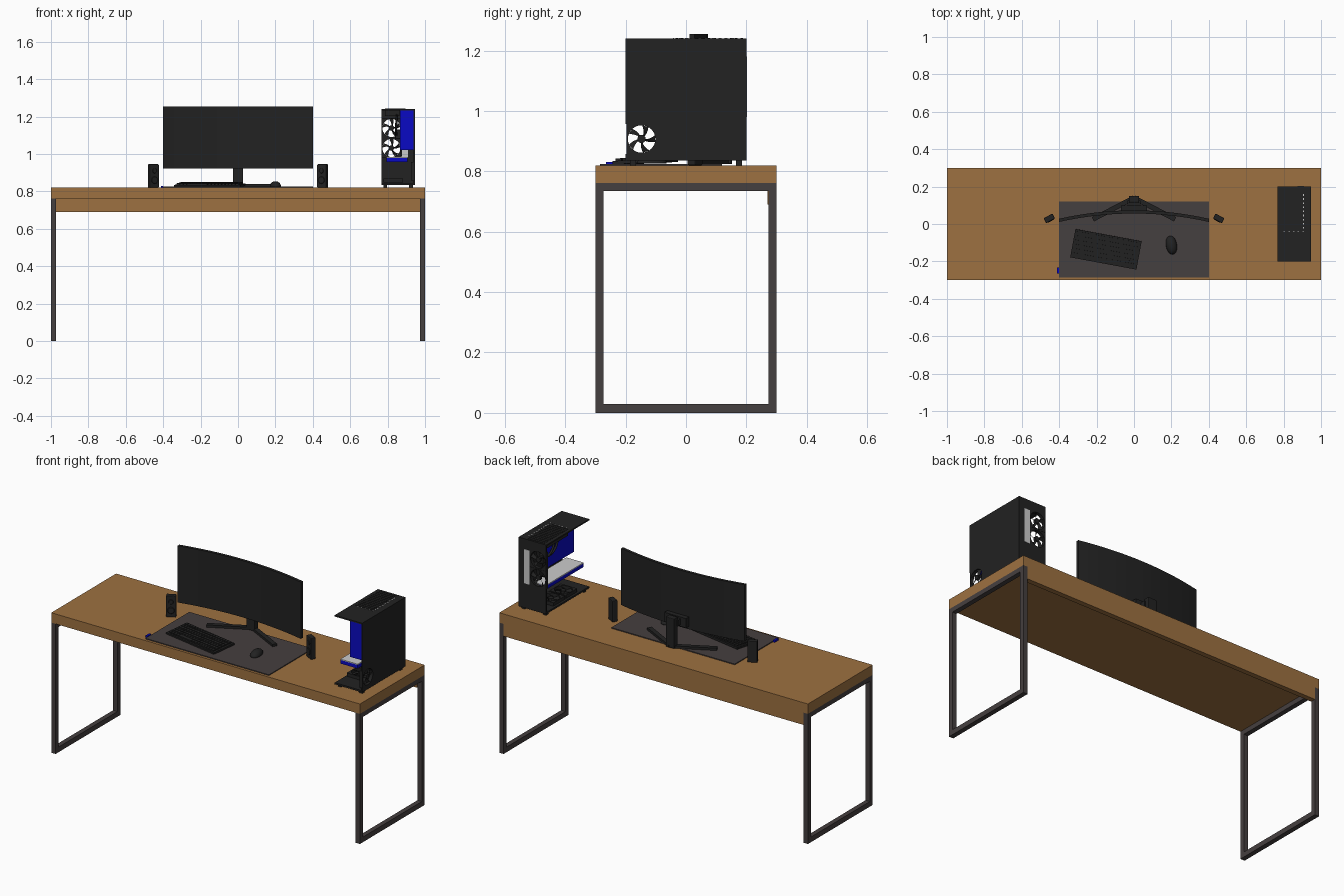
import bpy, bmesh, math
from mathutils import Matrix, Vector

if "Cube" in bpy.data.objects:
    bpy.data.objects.remove(bpy.data.objects["Cube"])


def material(name, r, g, b):
    m = bpy.data.materials.new(name)
    m.diffuse_color = (r, g, b, 1)
    m.use_nodes = True
    m.node_tree.nodes["Principled BSDF"].inputs["Base Color"].default_value = m.diffuse_color
    return m


WOOD = material("wood", 0.34, 0.165, 0.052)
STEEL = material("dark_grey", 0.06, 0.05, 0.05)
BLACK = material("black", 0.016, 0.016, 0.016)
BLUE = material("blue", 0.003, 0.003, 0.55)
PALE = material("light_grey", 0.6, 0.6, 0.6)


def finish(name, bm, mat):
    bmesh.ops.recalc_face_normals(bm, faces=bm.faces)
    me = bpy.data.meshes.new(name)
    bm.to_mesh(me)
    bm.free()
    me.materials.append(mat)
    ob = bpy.data.objects.new(name, me)
    bpy.context.collection.objects.link(ob)
    return ob


def add_box(bm, lo, hi, mtx=Matrix()):
    lo, hi = Vector(lo), Vector(hi)
    m = mtx @ Matrix.Translation((lo + hi) / 2) @ Matrix.Diagonal((*(hi - lo), 1))
    bmesh.ops.create_cube(bm, size=1, matrix=m)


def boxes(name, mat, pairs, mtx=Matrix(), bevel=0):
    bm = bmesh.new()
    for lo, hi in pairs:
        add_box(bm, lo, hi, mtx)
    if bevel:
        bmesh.ops.bevel(bm, geom=bm.edges[:], offset=bevel, segments=2, affect='EDGES', profile=0.5)
    return finish(name, bm, mat)


def place(x, y, z, deg=0, tilt=0):
    return (Matrix.Translation((x, y, z)) @ Matrix.Rotation(math.radians(deg), 4, 'Z')
            @ Matrix.Rotation(math.radians(tilt), 4, 'X'))


def fan(name, mtx, half, depth=0.02, blades=5):
    """Square frame with a round opening, a hub and pitched blades (axis = local z)."""
    bm = bmesh.new()
    n, r = 32, half * 0.91
    rings = []
    for z in (-depth / 2, depth / 2):
        outer, inner = [], []
        for i in range(n):
            a = 2 * math.pi * i / n
            c, s = math.cos(a), math.sin(a)
            k = half / max(abs(c), abs(s))
            outer.append(bm.verts.new((c * k, s * k, z)))
            inner.append(bm.verts.new((c * r, s * r, z)))
        rings += [outer, inner]
    o0, i0, o1, i1 = rings
    for p, q in ((o0, i0), (i0, i1), (i1, o1), (o1, o0)):
        for i in range(n):
            j = (i + 1) % n
            bm.faces.new((p[i], p[j], q[j], q[i]))
    bmesh.ops.create_cone(bm, cap_ends=True, segments=20, radius1=r * 0.3, radius2=r * 0.3, depth=depth * 0.8)
    for b in range(blades):
        a = 2 * math.pi * b / blades
        pts = []
        for t in range(5):
            f = t / 4
            rad = r * (0.25 + 0.75 * f)
            for side in (-1, 1):
                ang = a + 0.35 * f + side * (0.22 + 0.02 * f)
                pts.append(bm.verts.new((rad * math.cos(ang), rad * math.sin(ang), side * depth * 0.3)))
        for t in range(4):
            bm.faces.new((pts[2 * t], pts[2 * t + 1], pts[2 * t + 3], pts[2 * t + 2]))
    bm.transform(mtx)
    return finish(name, bm, BLACK)


# --- desk ---
boxes("desk_top", WOOD, [((-1, -0.3, 0.762), (1, 0.3, 0.82))])
boxes("back_apron", WOOD, [((-0.972, 0.27, 0.69), (0.972, 0.3, 0.762))])
for side, x0 in (("left", -1), ("right", 0.972)):
    x1 = x0 + 0.028
    boxes(side + "_leg_frame", STEEL, [
        ((x0, -0.3, 0), (x1, 0.3, 0.03)), ((x0, -0.3, 0.734), (x1, 0.3, 0.762)),
        ((x0, -0.3, 0.03), (x1, -0.273, 0.734)), ((x0, 0.273, 0.03), (x1, 0.3, 0.734))])

# --- desk mat with plug ---
boxes("desk_mat", STEEL, [((-0.4, -0.285, 0.82), (0.4, 0.12, 0.825))])
boxes("mat_plug", BLUE, [((-0.413, -0.265, 0.82), (-0.4, -0.232, 0.83))])

# --- keyboard ---
kb = place(-0.15, -0.135, 0.829, -10.5, 3)
boxes("keyboard_base", BLACK, [((-0.18, -0.077, -0.002), (0.18, 0.077, 0.009))], kb)
keys, pitch = [], 0.34 / 18
for row in range(6):
    y = -0.068 + row * 0.0232
    for col in range(18):
        if row == 0 and 4 <= col <= 8:
            continue
        x = -0.17 + col * pitch
        keys.append(((x + 0.0015, y, 0.009), (x + pitch - 0.0015, y + 0.0195, 0.017)))
keys.append(((-0.17 + 4 * pitch, -0.068, 0.009), (-0.17 + 9 * pitch - 0.002, -0.0485, 0.017)))
boxes("keyboard_keys", BLACK, keys, kb)

# --- mouse: a squashed dome ---
bm = bmesh.new()
bmesh.ops.create_uvsphere(bm, u_segments=24, v_segments=14, radius=1)
for v in bm.verts:
    v.co.z = max(v.co.z, -0.05)
    v.co.x *= 1 - 0.12 * (1 - v.co.y ** 2)
bm.transform(place(0.2, -0.113, 0.827, 10) @ Matrix.Diagonal((0.033, 0.05, 0.027, 1)))
mouse = finish("mouse", bm, BLACK)
for p in mouse.data.polygons:
    p.use_smooth = True

# --- curved monitor ---
bm = bmesh.new()
prev, segs = None, 14
for i in range(segs + 1):
    x = -0.4 + 0.8 * i / segs
    y = 0.056 - 0.28 * x * x
    cur = [bm.verts.new((x, y + dy, z)) for dy, z in ((0, 0.922), (0.017, 0.922), (0.017, 1.254), (0, 1.254))]
    if prev:
        for k in range(4):
            bm.faces.new((prev[k], prev[(k + 1) % 4], cur[(k + 1) % 4], cur[k]))
    else:
        bm.faces.new(cur)
    prev = cur
bm.faces.new(prev)
finish("monitor_panel", bm, BLACK)
boxes("monitor_mount", BLACK, [((-0.07, 0.06, 0.94), (0.07, 0.1, 0.995)), ((-0.035, 0.1, 0.95), (0.035, 0.125, 0.985))])
boxes("stand_column", BLACK, [((-0.028, 0.115, 0.825), (0.028, 0.15, 1.0))], bevel=0.004)
for side, s in (("left", -1), ("right", 1)):
    a, b = Vector((0, 0.14)), Vector((s * 0.22, 0.025))
    d = b - a
    boxes(side + "_stand_foot", BLACK, [((0, -0.013, 0), (d.length, 0.013, 0.014))],
          place(a.x, a.y, 0.825, math.degrees(math.atan2(d.y, d.x))))

# --- speakers, turned inwards ---
for side, s in (("left", -1), ("right", 1)):
    m = place(s * 0.453, 0.03, 0.82, -s * 28)
    boxes(side + "_speaker", BLACK, [((-0.027, -0.015, 0), (0.027, 0.015, 0.125))], m, 0.004)
    bm = bmesh.new()
    for z, r in ((0.04, 0.02), (0.09, 0.014)):
        bmesh.ops.create_cone(bm, cap_ends=True, segments=24, radius1=r, radius2=r * 0.85, depth=0.003,
                              matrix=m @ Matrix.Translation((0, -0.016, z)) @ Matrix.Rotation(math.pi / 2, 4, 'X'))
    finish(side + "_speaker_cones", bm, BLACK)

# --- computer case: open at the front and left ---
X0, X1 = 0.767, 0.945
boxes("case_floor", BLACK, [((X0, -0.2, 0.835), (X1, 0.2, 0.845))])
boxes("case_feet", BLACK, [((x, y, 0.82), (x + 0.02, y + 0.02, 0.835))
                           for x in (X0 + 0.01, X1 - 0.03) for y in (-0.185, 0.165)])
boxes("case_top", BLACK, [((X0, -0.2, 1.232), (X1, 0.2, 1.24))])
boxes("case_right_panel", BLACK, [
    ((X1 - 0.006, -0.2, 0.957), (X1, 0.2, 1.232)), ((X1 - 0.006, -0.097, 0.845), (X1, 0.2, 0.957)),
    ((X1 - 0.006, -0.2, 0.845), (X1, -0.097, 0.857))])
boxes("case_rear_panel", BLACK, [
    ((X0, 0.192, 0.845), (X1, 0.2, 0.979)), ((X0, 0.192, 1.192), (X1, 0.2, 1.232)),
    ((0.872, 0.192, 0.979), (X1, 0.2, 1.192))])
boxes("rear_port_plate", PALE, [((0.874, 0.19, 0.98), (0.91, 0.202, 1.18))])

# vents on the case lid
boxes("top_vent", BLACK, [((0.785, -0.035 + 0.018 * i, 1.24), (0.895, -0.027 + 0.018 * i, 1.242)) for i in range(13)])
boxes("top_vent_marks", PALE, [((0.903, -0.025 + 0.022 * i, 1.24), (0.909, -0.016 + 0.022 * i, 1.2415)) for i in range(9)]
      + [((0.8 + 0.025 * i, -0.043, 1.24), (0.808 + 0.025 * i, -0.039, 1.2415)) for i in range(5)])

# fans: two at the rear, one in the side, two on the floor
RY, RX = Matrix.Rotation(math.pi / 2, 4, 'X'), Matrix.Rotation(math.pi / 2, 4, 'Y')
for i, z in enumerate((1.032, 1.139)):
    fan("rear_fan_%d" % (i + 1), Matrix.Translation((0.82, 0.19, z)) @ RY, 0.053)
fan("side_fan", Matrix.Translation((X1 - 0.01, -0.147, 0.907)) @ RX, 0.05)
for i, y in enumerate((-0.05, 0.065)):
    fan("floor_fan_%d" % (i + 1), Matrix.Translation((0.83, y, 0.858)), 0.053)

# inner parts
boxes("front_chamber", BLUE, [((0.866, -0.199, 1.022), (X1 - 0.006, 0.05, 1.232))])
boxes("circuit_board", BLACK, [((0.868, 0.05, 0.99), (0.876, 0.19, 1.225))])
boxes("cooling_radiator", BLACK, [((0.785, -0.03, 1.203), (0.864, 0.18, 1.232))])
boxes("cooler_block", BLACK, [((0.84, 0.075, 1.08), (0.868, 0.125, 1.13))], bevel=0.004)
for i in range(2):
    cu = bpy.data.curves.new("cooling_tube", 'CURVE')
    cu.dimensions, cu.bevel_depth, cu.bevel_resolution = '3D', 0.006, 2
    sp = cu.splines.new('BEZIER')
    sp.bezier_points.add(2)
    for p, co in zip(sp.bezier_points, ((0.85, 0.09 + 0.02 * i, 1.1), (0.845, 0.04 - 0.03 * i, 1.12),
                                        (0.85, -0.01 - 0.03 * i, 1.21))):
        p.co = co
        p.handle_left_type = p.handle_right_type = 'AUTO'
    ob = bpy.data.objects.new("cooling_tube_%d" % (i + 1), cu)
    cu.materials.append(BLACK)
    bpy.context.collection.objects.link(ob)

# graphics card: blue body with a pale back plate
boxes("graphics_card", BLUE, [((0.793, -0.185, 0.958), (0.905, 0.17, 0.979))])
boxes("graphics_card_plate", PALE, [((0.793, -0.185, 0.979), (0.905, 0.17, 0.984))])
